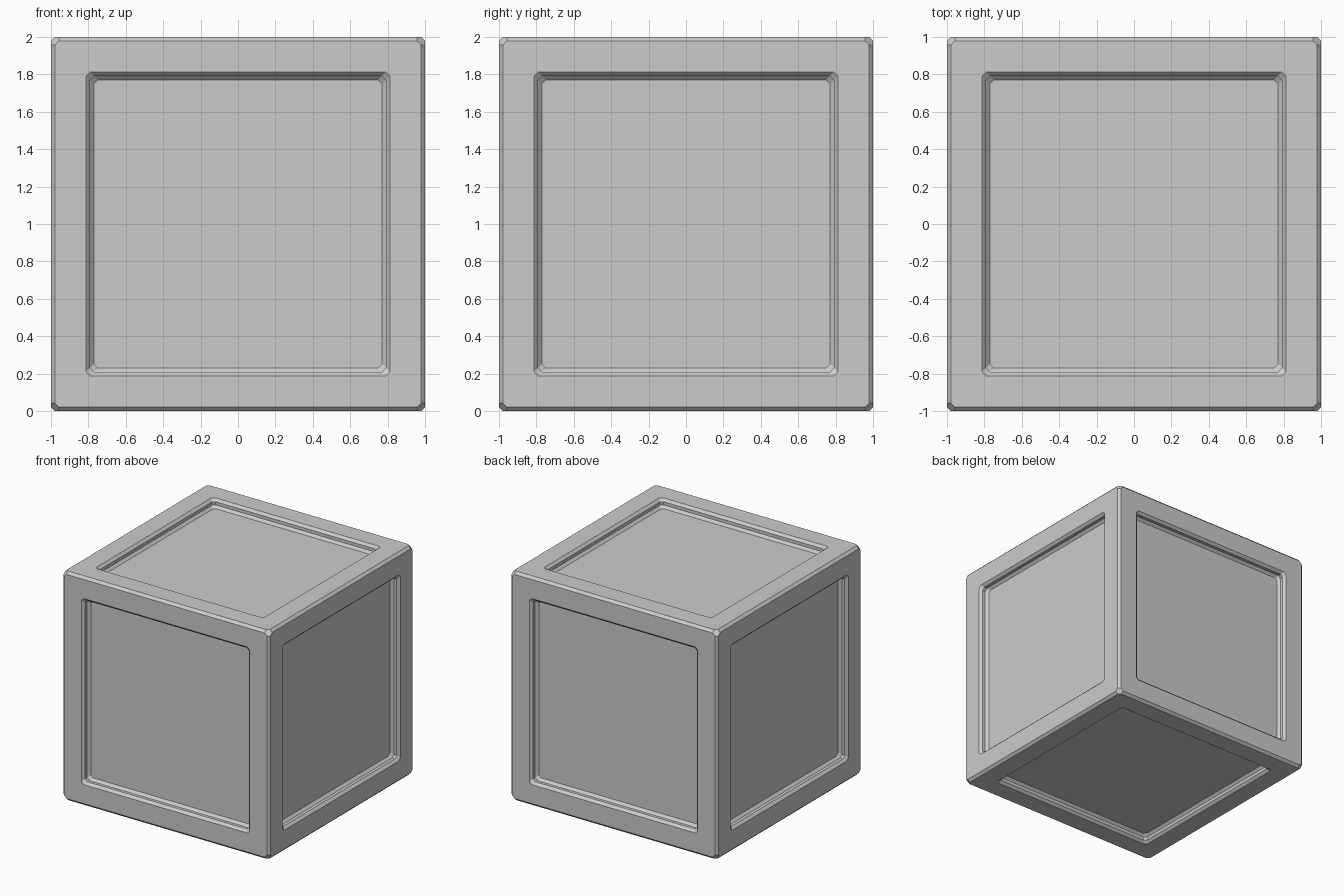
import bpy
import bmesh
from itertools import permutations, product

if "Cube" in bpy.data.objects:
    bpy.data.objects.remove(bpy.data.objects["Cube"])

B = 0.0215  # chamfer width used everywhere

# Outer body: chamfered cube with hexagonal corner facets, as a convex hull
bm = bmesh.new()
for p in permutations((1.0, 1 - B, 1 - 2 * B)):
    for s in product((-1, 1), repeat=3):
        bm.verts.new([a * b for a, b in zip(p, s)])
bmesh.ops.convex_hull(bm, input=bm.verts)
bmesh.ops.dissolve_limit(bm, angle_limit=0.01, verts=bm.verts, edges=bm.edges)
bm.normal_update()

# Recessed panels: (half width, depth) of rim, wall top, wall bottom, floor
RINGS = [(0.8125, 0), (0.791, B), (0.791, 0.07 - B), (0.77, 0.07)]


def ring_point(co, axis, half, depth):
    out = []
    for i in range(3):
        sign = 1 if co[i] > 0 else -1
        if i == axis:
            out.append(sign * (1 - depth))
        else:
            cut = 0 if abs(co[i]) > 1 - 1.5 * B else B
            out.append(sign * (half - cut))
    return out


for face in [f for f in bm.faces if f.calc_area() > 3]:
    axis = max(range(3), key=lambda i: abs(face.normal[i]))
    outer = list(face.verts)
    coords = [v.co.copy() for v in outer]
    bm.faces.remove(face)
    for half, depth in RINGS:
        inner = [bm.verts.new(ring_point(c, axis, half, depth)) for c in coords]
        n = len(outer)
        for i in range(n):
            j = (i + 1) % n
            bm.faces.new((outer[i], outer[j], inner[j], inner[i]))
        outer = inner
    bm.faces.new(outer)

bmesh.ops.translate(bm, verts=bm.verts, vec=(0, 0, 1))
bmesh.ops.recalc_face_normals(bm, faces=bm.faces)
mesh = bpy.data.meshes.new("panelled_crate")
bm.to_mesh(mesh)
bm.free()
crate = bpy.data.objects.new("panelled_crate", mesh)
bpy.context.collection.objects.link(crate)
